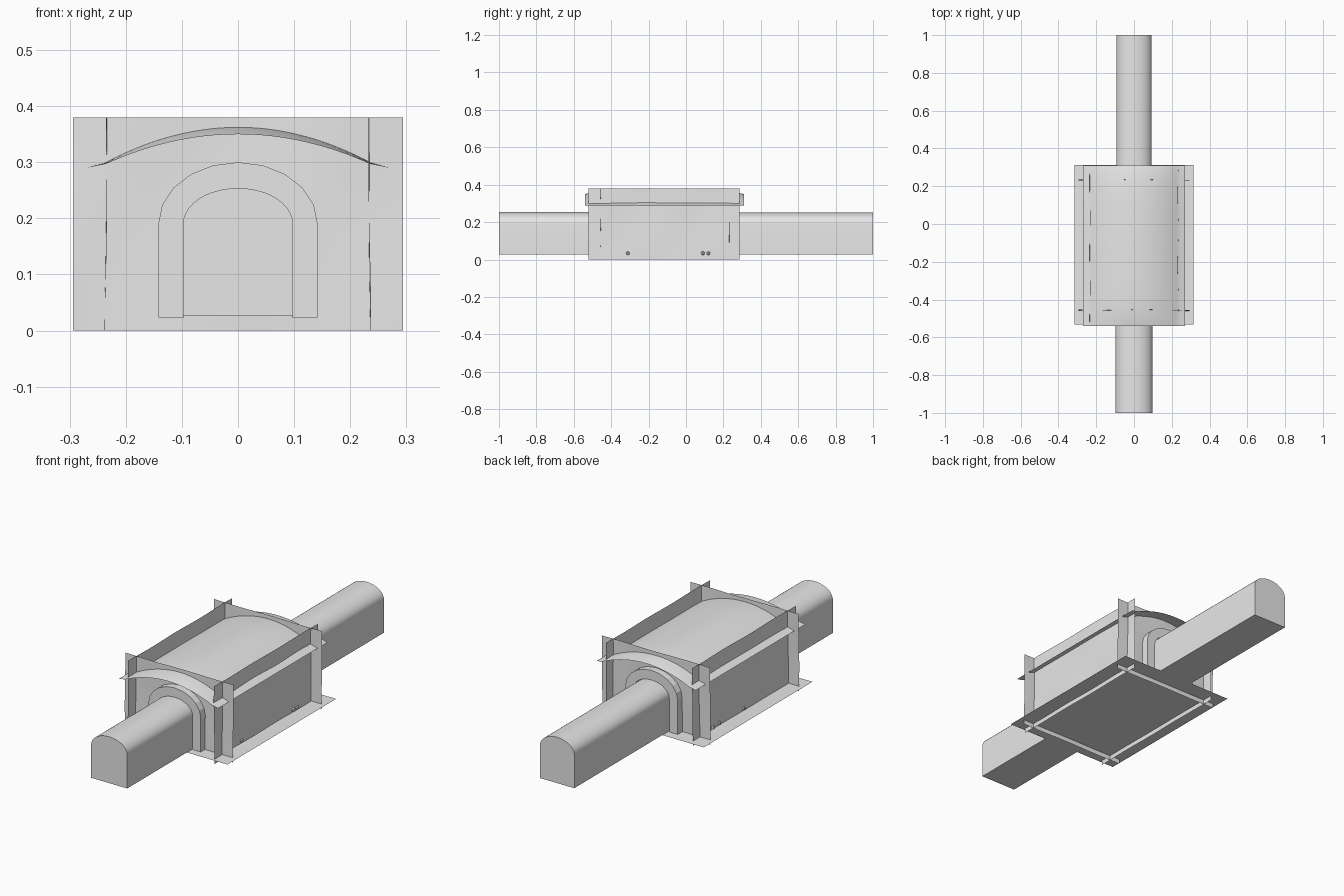
import bpy, bmesh, math, random
from math import sin, cos, exp, pi

cube = bpy.data.objects.get("Cube")
if cube:
    bpy.data.objects.remove(cube, do_unlink=True)

stone = bpy.data.materials.new("pale_grey_stone")
stone.use_nodes = True
GREY = (0.8, 0.8, 0.8, 1)
stone.diffuse_color = GREY
stone.node_tree.nodes["Principled BSDF"].inputs["Base Color"].default_value = GREY

FRONT, BACK, SIDE = -0.457, 0.232, 0.235   # wall planes
FLOOR, TOP = 0.023, 0.38
SPRING = 0.19                              # where the arches begin


def finish(name, bm, smooth=True):
    mesh = bpy.data.meshes.new(name)
    bm.to_mesh(mesh)
    bm.free()
    mesh.materials.append(stone)
    obj = bpy.data.objects.new(name, mesh)
    bpy.context.collection.objects.link(obj)
    if smooth:
        bpy.ops.object.select_all(action="DESELECT")
        obj.select_set(True)
        bpy.context.view_layer.objects.active = obj
        bpy.ops.object.shade_smooth_by_angle(angle=math.radians(35))
    return obj


def sheet(name, u_range, v_range, place, nu=24, nv=24):
    """Grid surface: place(u, v) gives each point."""
    bm = bmesh.new()
    rows = []
    for i in range(nu + 1):
        u = u_range[0] + (u_range[1] - u_range[0]) * i / nu
        rows.append([bm.verts.new(place(u, v_range[0] + (v_range[1] - v_range[0]) * j / nv))
                     for j in range(nv + 1)])
    for a, b in zip(rows, rows[1:]):
        for j in range(nv):
            bm.faces.new((a[j], b[j], b[j + 1], a[j + 1]))
    return finish(name, bm)


def prism(bm, outline, y0, y1):
    """Extrude an (x, z) outline between two y values."""
    near = [bm.verts.new((x, y0, z)) for x, z in outline]
    far = [bm.verts.new((x, y1, z)) for x, z in outline]
    faces = [bm.faces.new(near), bm.faces.new(far[::-1])]
    n = len(outline)
    for i in range(n):
        j = (i + 1) % n
        faces.append(bm.faces.new((near[j], near[i], far[i], far[j])))
    bmesh.ops.recalc_face_normals(bm, faces=faces)


def ripple(u, v, phase):
    """Gentle unevenness of hand-cut stone."""
    return 0.002 * (sin(17 * u + phase) * cos(13 * v + phase) + sin(9 * v - 2 * phase))


# Floor slab and the four crossing walls
sheet("floor", (-0.315, 0.315), (-0.532, 0.312), lambda x, y: (x, y, FLOOR))
for name, y in (("front_wall", FRONT), ("back_wall", BACK)):
    sheet(name, (-0.294, 0.294), (0, TOP),
          lambda x, z, y=y: (x, y + ripple(x, z, y * 5), z))
for name, x in (("right_wall", -SIDE), ("left_wall", SIDE)):
    sheet(name, (-0.52, 0.286), (0, TOP),
          lambda y, z, x=x: (x + ripple(y, z, x * 9), y, z))


# Vaulted ceiling, drooping at the ends and flaring flatter at the eaves
def vault(x, y):
    y0, y1 = -0.54, 0.31
    a = abs(x)
    if a < SIDE:
        z = 0.362 - 0.062 * (a / SIDE) ** 2
    else:
        z = 0.30 - 0.01 * (a - SIDE) / 0.035
    t = min(y - y0, y1 - y)
    droop = 0.02 * (1 - exp(-t / 0.09)) - 0.012
    return (x, y, z + droop * (1 - (x / 0.27) ** 2))


sheet("vaulted_ceiling", (-0.27, 0.27), (-0.54, 0.31), vault, 46, 40)


# Arched tunnels with closed ends
def arch_point(half, rise, t):
    return (half * cos(t), SPRING + rise * sin(t))


def tunnel(name, half, rise, y0, y1):
    outline = [(half, FLOOR + 0.003)]
    outline += [arch_point(half, rise, pi * i / 20) for i in range(21)]
    outline.append((-half, FLOOR + 0.003))
    bm = bmesh.new()
    prism(bm, outline, y0, y1)
    finish(name, bm)


tunnel("front_tunnel", 0.098, 0.064, -1, FRONT + 0.01)
tunnel("back_tunnel", 0.093, 0.061, BACK - 0.01, 1)


# Stone surrounds: ten wedge stones over stacked jamb blocks
def surround(name, y0, y1):
    bm = bmesh.new()
    for i in range(10):
        t0, t1 = pi * i / 10, pi * (i + 1) / 10
        prism(bm, [arch_point(0.096, 0.063, t0), arch_point(0.142, 0.11, t0),
                   arch_point(0.142, 0.11, t1), arch_point(0.096, 0.063, t1)], y0, y1)
    for side, joints in ((1, (FLOOR, 0.065, 0.105, 0.15, SPRING)),
                         (-1, (FLOOR, 0.065, SPRING))):
        for low, high in zip(joints, joints[1:]):
            prism(bm, [(side * 0.096, low), (side * 0.142, low),
                       (side * 0.142, high), (side * 0.096, high)], y0, y1)
    finish(name, bm, smooth=False)


surround("front_arch_stones", FRONT - 0.035, FRONT + 0.01)
surround("back_arch_stones", BACK - 0.01, BACK + 0.035)

# Loose pebbles poking through the foot of the side walls
random.seed(4)
bm = bmesh.new()
for x, y in ((SIDE, -0.31), (SIDE, 0.09), (SIDE, 0.12),
             (-SIDE, 0.13), (-SIDE, 0.08), (-SIDE, -0.11)):
    made = bmesh.ops.create_icosphere(bm, subdivisions=1, radius=0.012)
    for v in made["verts"]:
        v.co *= random.uniform(0.8, 1.15)
        v.co.x += x
        v.co.y += y
        v.co.z += FLOOR + 0.01
finish("pebbles", bm, smooth=False)
